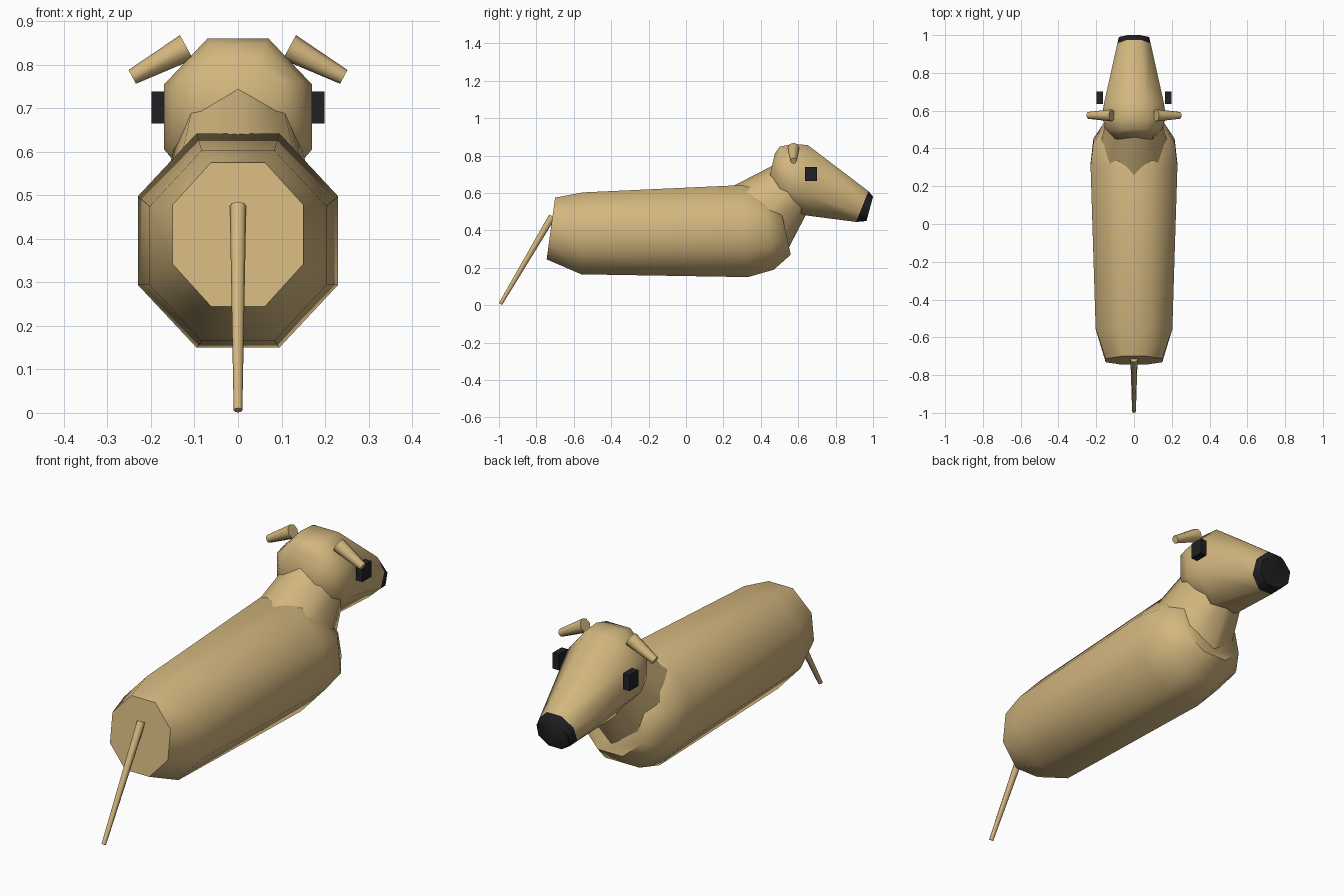
import bpy, bmesh, math
from mathutils import Vector

if "Cube" in bpy.data.objects:
    bpy.data.objects.remove(bpy.data.objects["Cube"])


def material(name, col):
    m = bpy.data.materials.new(name)
    m.diffuse_color = (*col, 1)
    m.use_nodes = True
    m.node_tree.nodes["Principled BSDF"].inputs["Base Color"].default_value = m.diffuse_color
    return m


TAN = material("tan_fur", (0.65, 0.47, 0.21))
BLACK = material("black", (0.015, 0.015, 0.018))


def finish(name, bm, mat, smooth=60):
    bmesh.ops.recalc_face_normals(bm, faces=bm.faces)
    me = bpy.data.meshes.new(name)
    bm.to_mesh(me)
    bm.free()
    me.materials.append(mat)
    ob = bpy.data.objects.new(name, me)
    bpy.context.collection.objects.link(ob)
    bpy.ops.object.select_all(action='DESELECT')
    ob.select_set(True)
    bpy.context.view_layer.objects.active = ob
    if smooth:
        bpy.ops.object.shade_smooth_by_angle(angle=math.radians(smooth))
    return ob


def loft(name, rings, mat, n=8, flat_top=True):
    """Skin tilted rings given as (top y, top z, bottom y, bottom z, half width)."""
    bm = bmesh.new()
    half = math.pi / n
    k, phase = (1 / math.cos(half), half) if flat_top else (1, 0)
    loops = []
    for yt, zt, yb, zb, w in rings:
        top, bot = Vector((0, yt, zt)), Vector((0, yb, zb))
        mid, up = (top + bot) / 2, (top - bot) / 2
        angles = [phase + 2 * math.pi * i / n for i in range(n)]
        loops.append([bm.verts.new(mid + up * k * math.cos(a)
                                   + Vector((w * k * math.sin(a), 0, 0))) for a in angles])
    for a, b in zip(loops, loops[1:]):
        for i in range(n):
            j = (i + 1) % n
            bm.faces.new((a[i], a[j], b[j], b[i]))
    bm.faces.new(loops[0])
    bm.faces.new(loops[-1])
    return finish(name, bm, mat)


def taper(name, p, q, r1, r2, mat, n=8):
    """Tapered rod from p to q."""
    p, q = Vector(p), Vector(q)
    bm = bmesh.new()
    bmesh.ops.create_cone(bm, cap_ends=True, segments=n, radius1=r1, radius2=r2,
                          depth=(q - p).length)
    rot = (q - p).to_track_quat('Z', 'Y').to_matrix().to_4x4()
    bmesh.ops.transform(bm, matrix=rot, verts=bm.verts)
    bmesh.ops.translate(bm, vec=(p + q) / 2, verts=bm.verts)
    return finish(name, bm, mat)


# Barrel body
loft("body", [(-0.70, 0.575, -0.745, 0.245, 0.15),
              (-0.55, 0.603, -0.56, 0.165, 0.203),
              (0.30, 0.642, 0.33, 0.15, 0.23),
              (0.41, 0.61, 0.47, 0.19, 0.215),
              (0.50, 0.545, 0.56, 0.27, 0.155)], TAN)

# Neck widening into the chest
loft("neck", [(0.20, 0.61, 0.52, 0.25, 0.195),
              (0.50, 0.765, 0.65, 0.50, 0.14)], TAN, flat_top=False)

# Head and nose
muzzle = (0.975, 0.61, 0.91, 0.445, 0.088)
loft("head", [(0.475, 0.81, 0.44, 0.66, 0.10),
              (0.50, 0.847, 0.50, 0.55, 0.148),
              (0.56, 0.86, 0.58, 0.50, 0.17),
              (0.65, 0.857, 0.64, 0.48, 0.157),
              muzzle], TAN)
loft("nose", [muzzle, (1.0, 0.58, 0.965, 0.45, 0.08)], BLACK)

# Ears and eyes on both sides
for side, s in (("left", -1), ("right", 1)):
    taper(f"ear_{side}", (s * 0.118, 0.575, 0.84), (s * 0.243, 0.575, 0.772),
          0.032, 0.018, TAN)
    bm = bmesh.new()
    bmesh.ops.create_cube(bm, size=1)
    bmesh.ops.scale(bm, vec=(0.034, 0.066, 0.074), verts=bm.verts)
    bmesh.ops.translate(bm, vec=(s * 0.182, 0.668, 0.702), verts=bm.verts)
    finish(f"eye_{side}", bm, BLACK, 0)

# Tail
taper("tail", (0, -0.715, 0.475), (0, -0.992, 0.006), 0.019, 0.010, TAN)
